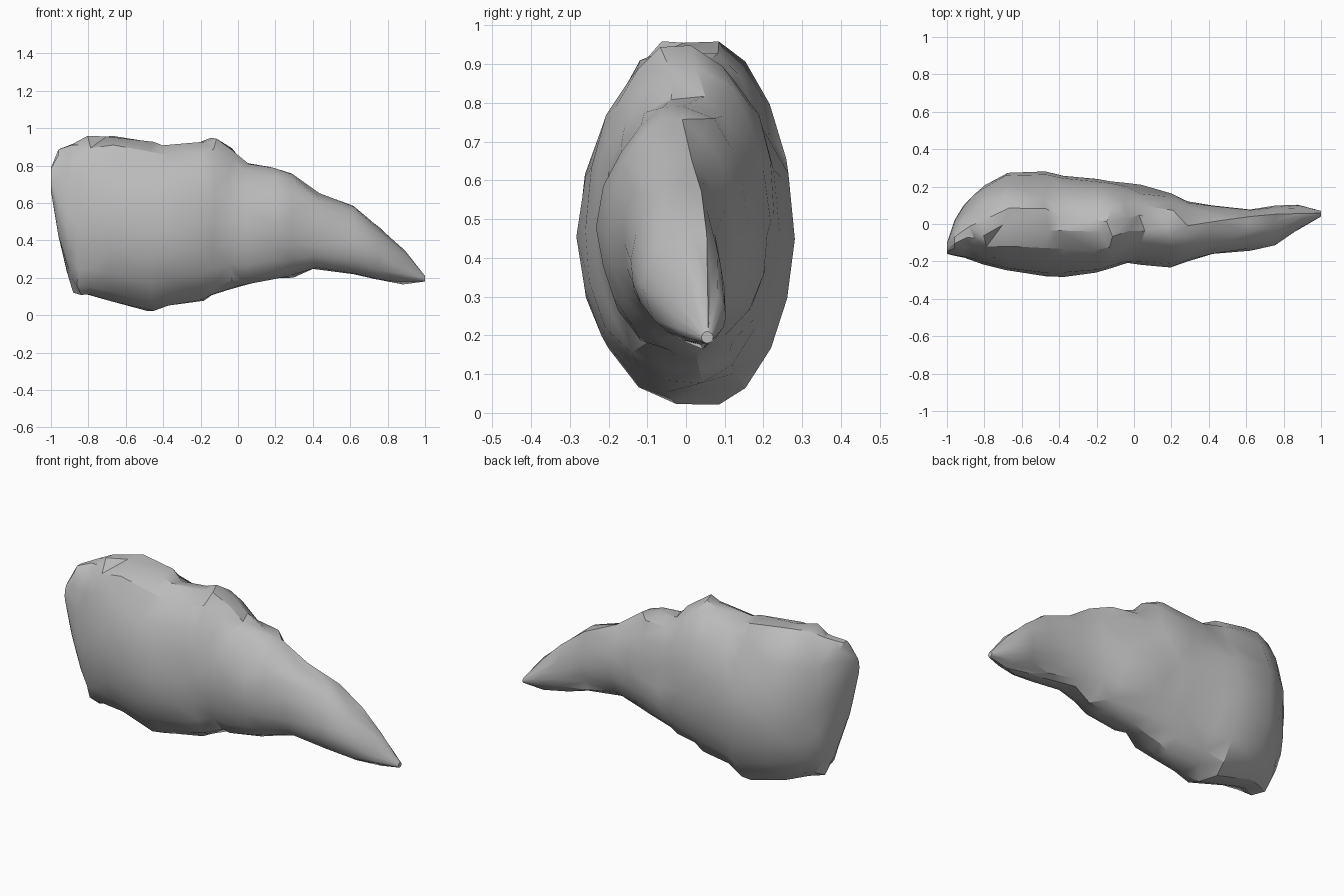
import bpy
import bmesh
import math
import random
from mathutils import Vector

default = bpy.data.objects.get("Cube")
if default:
    bpy.data.objects.remove(default, do_unlink=True)

random.seed(4)
SIDES = 18

# Cross-sections along the length: x, bottom, top, front y, back y, ridge y
SECTIONS = [
    (-1.0, .66, .79, -.16, -.10, -.13),
    (-.96, .42, .89, -.17, .02, -.09),
    (-.91, .20, .91, -.18, .10, -.06),
    (-.86, .11, .92, -.20, .16, -.04),
    (-.8, .10, .96, -.22, .21, -.02),
    (-.68, .07, .97, -.25, .27, .03),
    (-.47, .01, .94, -.28, .28, .03),
    (-.38, .05, .91, -.28, .26, .0),
    (-.2, .07, .93, -.26, .24, -.01),
    (-.13, .10, .95, -.24, .23, -.02),
    (-.04, .14, .89, -.21, .22, .0),
    (.04, .15, .82, -.22, .21, .0),
    (.2, .19, .80, -.23, .16, -.03),
    (.29, .20, .76, -.2, .12, -.03),
    (.42, .25, .65, -.17, .10, -.02),
    (.62, .22, .59, -.14, .08, -.01),
    (.75, .19, .48, -.11, .10, .01),
    (.88, .17, .34, -.03, .10, .04),
    (1.0, .18, .21, .04, .07, .055),
]

# Dents that break up the smooth surface: centre, radius, push
DENTS = [
    ((-.6, -.25, .22), .12, (0, .05, 0)),
    ((.13, -.14, .73), .12, (0, .05, -.04)),
    ((.03, .18, .6), .1, (0, -.03, 0)),
    ((-.5, .2, .8), .14, (0, -.04, -.02)),
    ((.42, -.14, .4), .1, (0, .02, 0)),
]


def section_point(section, index):
    """A point on a lopsided oval ring."""
    x, low, high, front, back, ridge = section
    angle = math.tau * index / SIDES
    c, s = math.cos(angle), math.sin(angle)
    middle = low + (high - low) * .47
    y = ridge + (c * (back - ridge) if c > 0 else -c * (front - ridge))
    z = middle + (s * (high - middle) if s > 0 else s * (middle - low))
    point = Vector((x, y, z))
    # Rough crest and underside, smoother flanks
    rough = .004 + .012 * abs(s) ** 3
    if abs(x) < .95:
        point.x += random.uniform(-rough, rough) * 1.5
        point.y += random.uniform(-rough, rough)
        point.z += random.uniform(-rough, rough) * .5
    for centre, radius, push in DENTS:
        distance = (point - Vector(centre)).length
        point += Vector(push) * max(0, 1 - distance / radius)
    return point


# Stone body lofted through the rings
bm = bmesh.new()
rings = [[bm.verts.new(section_point(sec, i)) for i in range(SIDES)]
         for sec in SECTIONS]
for ring, following in zip(rings, rings[1:]):
    for i in range(SIDES):
        j = (i + 1) % SIDES
        bm.faces.new((ring[i], ring[j], following[j], following[i]))
bm.faces.new(rings[0])
bm.faces.new(rings[-1])
bmesh.ops.triangulate(bm, faces=bm.faces[:], quad_method='SHORT_EDGE')
bmesh.ops.recalc_face_normals(bm, faces=bm.faces[:])
mesh = bpy.data.meshes.new("rock")
bm.to_mesh(mesh)
bm.free()
rock = bpy.data.objects.new("rock", mesh)
bpy.context.collection.objects.link(rock)

# Plain grey stone
grey = bpy.data.materials.new("stone grey")
grey.use_nodes = True
colour = (.5, .5, .5, 1)
grey.diffuse_color = colour
grey.node_tree.nodes["Principled BSDF"].inputs["Base Color"].default_value = colour
mesh.materials.append(grey)

# Smooth flanks with sharp chips
bpy.context.view_layer.objects.active = rock
rock.select_set(True)
bpy.ops.object.shade_smooth_by_angle(angle=math.radians(30))
